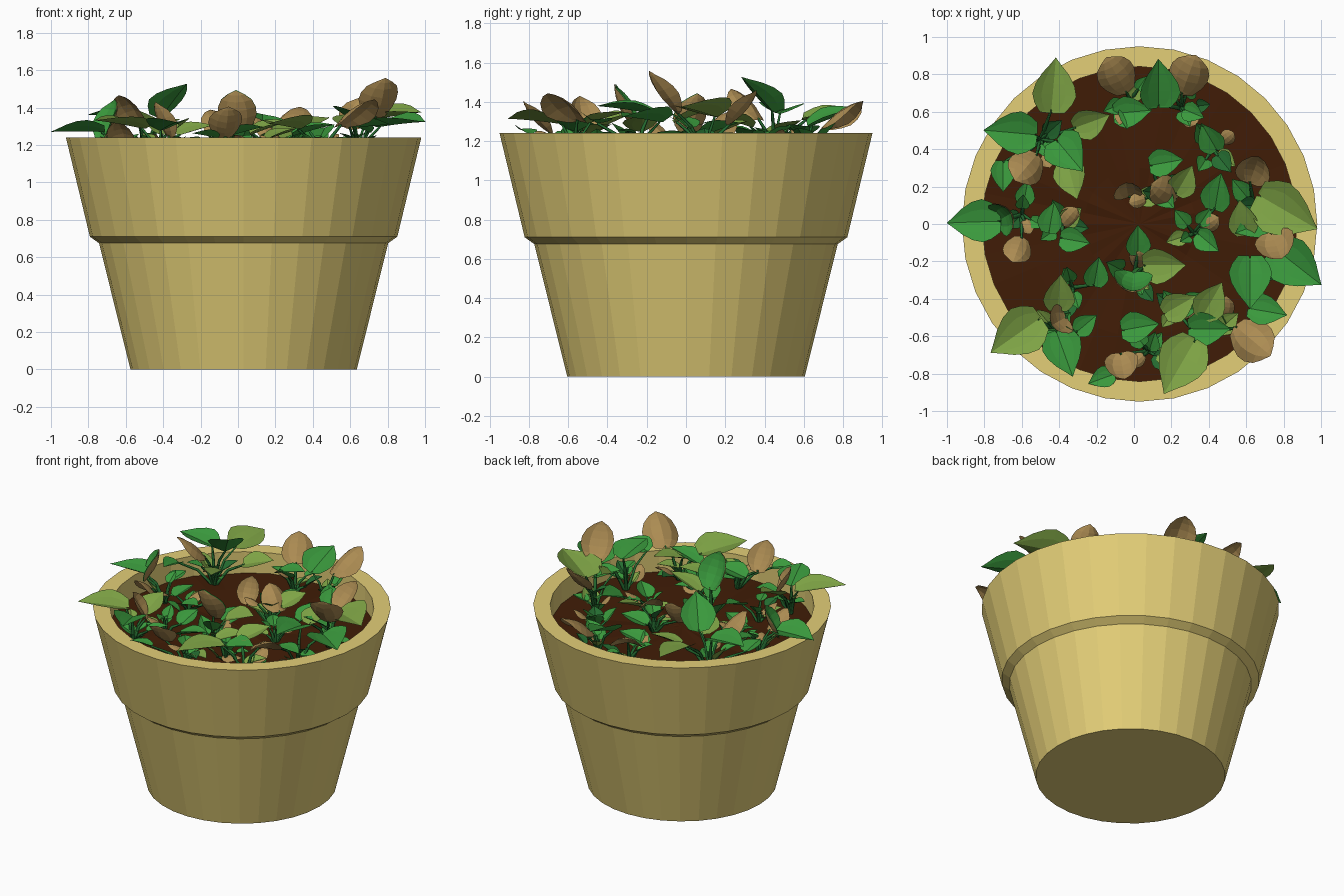
import bpy, bmesh, math, random
from mathutils import Matrix, Vector

if "Cube" in bpy.data.objects:
    bpy.data.objects.remove(bpy.data.objects["Cube"])

random.seed(4)
CX, SOIL_Z = 0.03, 1.09


def material(name, rgb):
    m = bpy.data.materials.new(name)
    m.diffuse_color = (*rgb, 1)
    m.use_nodes = True
    m.node_tree.nodes["Principled BSDF"].inputs["Base Color"].default_value = m.diffuse_color
    return m


CLAY = material("tan clay", (0.77, 0.62, 0.185))
EARTH = material("dark soil", (0.052, 0.012, 0.002))
GREEN = material("leaf green", (0.042, 0.32, 0.046))
OLIVE = material("olive green", (0.21, 0.37, 0.06))
BROWN = material("bronze brown", (0.41, 0.26, 0.085))
DARK = material("stem green", (0.018, 0.15, 0.03))


def finish(bm, name, mats):
    me = bpy.data.meshes.new(name)
    bm.to_mesh(me)
    bm.free()
    for m in mats:
        me.materials.append(m)
    ob = bpy.data.objects.new(name, me)
    bpy.context.collection.objects.link(ob)
    return ob


def rings(bm, profile, n, jitter=0.0):
    """Revolve (radius, z) points; radius 0 makes a pole."""
    loops = []
    for r, z in profile:
        if r == 0:
            loops.append([bm.verts.new((CX, 0, z))])
            continue
        loops.append([bm.verts.new((CX + r * math.cos(2 * math.pi * i / n),
                                    r * math.sin(2 * math.pi * i / n),
                                    z + random.uniform(-jitter, jitter))) for i in range(n)])
    for a, b in zip(loops, loops[1:]):
        for i in range(n):
            j = (i + 1) % n
            vs = [a[i % len(a)], a[j % len(a)], b[j % len(b)], b[i % len(b)]]
            bm.faces.new(list(dict.fromkeys(vs)))
    bmesh.ops.recalc_face_normals(bm, faces=bm.faces)


# flower pot with thick collar
bm = bmesh.new()
rings(bm, [(0, 0), (0.605, 0), (0.773, 0.675), (0.822, 0.71), (0.95, 1.24),
           (0.842, 1.24), (0.842, 1.04), (0, 1.04)], 32)
finish(bm, "flower_pot", [CLAY])

# slightly lumpy soil
bm = bmesh.new()
rings(bm, [(0.842, SOIL_Z), (0.6, SOIL_Z), (0.3, SOIL_Z), (0, SOIL_Z)], 32, 0.008)
for f in bm.faces:
    if f.normal.z < 0:
        f.normal_flip()
finish(bm, "soil", [EARTH])

# leaf outlines: (position along leaf, half width)
POINTED = [(0.0, 0.02), (0.02, 0.24), (0.13, 0.37), (0.3, 0.43), (0.5, 0.38),
           (0.7, 0.26), (0.87, 0.11), (1.0, 0.004)]
ROUND = [(0.0, 0.03), (0.04, 0.22), (0.16, 0.36), (0.35, 0.43), (0.55, 0.42),
         (0.75, 0.34), (0.9, 0.19), (1.0, 0.01)]


def leaf(bm, x, y, z, heading, length, pitch, cup, mat=0, lift=0.0, outline=POINTED, roll=0):
    """Leaf centred on x, y, z; returns where its stem joins."""
    mtx = (Matrix.Translation((x, y, z)) @ Matrix.Rotation(math.radians(heading), 4, 'Z')
           @ Matrix.Rotation(-math.radians(pitch), 4, 'Y')
           @ Matrix.Rotation(math.radians(roll), 4, 'X') @ Matrix.Scale(length, 4))
    grid = []
    for t, w in outline:
        row = []
        for u in (-1, -0.55, 0, 0.55, 1):
            back = 0.07 * abs(u) if t < 0.1 else 0
            h = cup * (abs(u) ** 1.3) * w * 2 + abs(cup) * 0.25 * (0.25 - (t - 0.5) ** 2)
            if outline is ROUND:
                h = cup * ((u * w * 2) ** 2 + 1.3 * (t - 0.5) ** 2)
            row.append(bm.verts.new(mtx @ Vector((t - 0.5 - back, u * w, h + lift))))
        grid.append(row)
    for a, b in zip(grid, grid[1:]):
        for i in range(4):
            f = bm.faces.new((a[i], b[i], b[i + 1], a[i + 1]))
            f.material_index = mat
    return grid[0][2].co.copy()


# leaf tables: x, y, z, heading, length, pitch
green = [
    (-.865, .01, 1.27, 182, .27, 0), (-.67, .49, 1.35, 175, .27, 5), (-.34, .36, 1.44, -50, .27, 40),
    (.13, .76, 1.32, 90, .26, 20), (0, .6, 1.25, 5, .2, 15), (.88, -.23, 1.31, -38, .31, 5),
    (.62, -.32, 1.36, -90, .27, 8), (.72, -.47, 1.3, -10, .2, 5), (-.37, -.7, 1.3, -70, .25, 10),
    (.04, -.55, 1.27, 10, .2, 15), (.45, .18, 1.26, 80, .2, 20), (.18, .33, 1.23, 10, .18, 15),
    (-.44, .04, 1.22, 80, .16, 10), (-.31, -.09, 1.2, -10, .16, 15), (-.2, -.25, 1.21, 80, .16, 20),
    (.02, -.08, 1.22, 90, .16, 20), (.4, -.1, 1.22, -40, .15, 20), (-.25, -.53, 1.22, 40, .14, 15),
    (.41, -.56, 1.28, 0, .22, 15), (-.18, -.83, 1.25, 200, .14, 10), (-.7, .25, 1.25, -90, .16, 10),
    (.62, -.02, 1.3, 200, .18, 20), (.4, .47, 1.24, 120, .17, 20)]
olive = [
    (-.43, .75, 1.32, 85, .28, 5), (-.33, .23, 1.3, -75, .21, 15), (-.22, .55, 1.28, 20, .2, 15),
    (.83, .06, 1.35, -30, .35, 8), (.24, -.77, 1.3, -120, .32, 5), (-.64, -.6, 1.31, -145, .31, 8),
    (-.4, -.36, 1.3, 85, .2, 25), (.17, -.22, 1.29, 0, .23, 20), (.25, -.43, 1.26, 30, .19, 15),
    (.42, -.4, 1.32, 60, .21, 15), (.27, .24, 1.27, 60, .18, 20), (.58, .04, 1.33, 100, .19, 20)]
brown = [
    (-.57, .31, 1.41, -130, .23, 40), (-.09, .79, 1.35, 120, .24, 30), (.29, .79, 1.36, 70, .25, 32),
    (.77, -.14, 1.44, -70, .25, 55), (.63, -.62, 1.4, -40, .27, 30), (.65, .31, 1.36, 70, .22, 50),
    (.17, .17, 1.3, 150, .2, 40), (-.01, -.34, 1.37, -95, .24, 66), (-.06, -.78, 1.31, -80, .21, 50),
    (-.67, .05, 1.33, 30, .22, 68), (-.62, -.13, 1.28, -110, .18, 40), (-.04, .2, 1.27, 100, .18, 65),
    (-.42, -.53, 1.33, -150, .2, 65)]
roots = [Vector((x, y, SOIL_Z - 0.02)) for x, y in (
    (-.5, .45), (-.6, .05), (-.02, .66), (.25, .62), (.42, .4), (.64, .1), (.64, -.25), (.45, -.57),
    (.08, -.68), (-.42, -.57), (-.38, 0), (.14, .16), (0, -.28), (.32, -.05), (-.33, -.34),
    (.22, -.45))]

stems = []
bm_g, bm_o, bm_b = bmesh.new(), bmesh.new(), bmesh.new()
# low seedling leaves around every root, one of them olive and one bronze
for r in roots:
    for k in range(6):
        a = random.uniform(0, 360)
        d = random.uniform(0.05, 0.13)
        x, y = r.x + d * math.cos(math.radians(a)), r.y + d * math.sin(math.radians(a))
        if math.hypot(x - CX, y) > 0.78:
            continue
        row = (x, y, random.uniform(1.14, 1.25), a, random.uniform(0.08, 0.14),
               random.uniform(5, 50))
        if k == 0:
            stems.append(leaf(bm_b, *row, -0.3, outline=ROUND))
        elif k == 1:
            stems.append(leaf(bm_o, *row, 0.2))
        else:
            stems.append(leaf(bm_g, *row, 0.2, mat=1 if k == 2 else 0))
for row in green:
    stems.append(leaf(bm_g, *row, 0.2, roll=random.uniform(-14, 14)))
for row in olive:
    stems.append(leaf(bm_o, *row, 0.18, roll=random.uniform(-14, 14)))
finish(bm_g, "green_leaves", [GREEN, DARK])
finish(bm_o, "olive_leaves", [OLIVE])

# bronze leaves: the flatter ones domed, the steep ones cupped, three green inside
for row in brown:
    steep = row[5] > 45
    stems.append(leaf(bm_b, *row, 0.32 if steep else -0.32, outline=ROUND))
    if row[5] > 65:
        leaf(bm_b, *row, 0.32, mat=1, lift=0.03, outline=ROUND)
finish(bm_b, "bronze_leaves", [BROWN, GREEN])

# curved stems from the nearest root to each leaf
cu = bpy.data.curves.new("stems", 'CURVE')
cu.dimensions = '3D'
cu.bevel_depth = 0.011
cu.bevel_resolution = 0
cu.use_fill_caps = True
for tip in stems:
    root = min(roots, key=lambda r: (r.xy - tip.xy).length)
    mid = root.lerp(tip, 0.45) + Vector((0, 0, 0.25 * (tip.z - root.z)))
    sp = cu.splines.new('POLY')
    sp.points.add(2)
    for p, co, rad in zip(sp.points, (root, mid, tip), (1.1, 0.9, 0.6)):
        p.co = (*co, 1)
        p.radius = rad
cu.materials.append(DARK)
bpy.context.collection.objects.link(bpy.data.objects.new("stems", cu))
